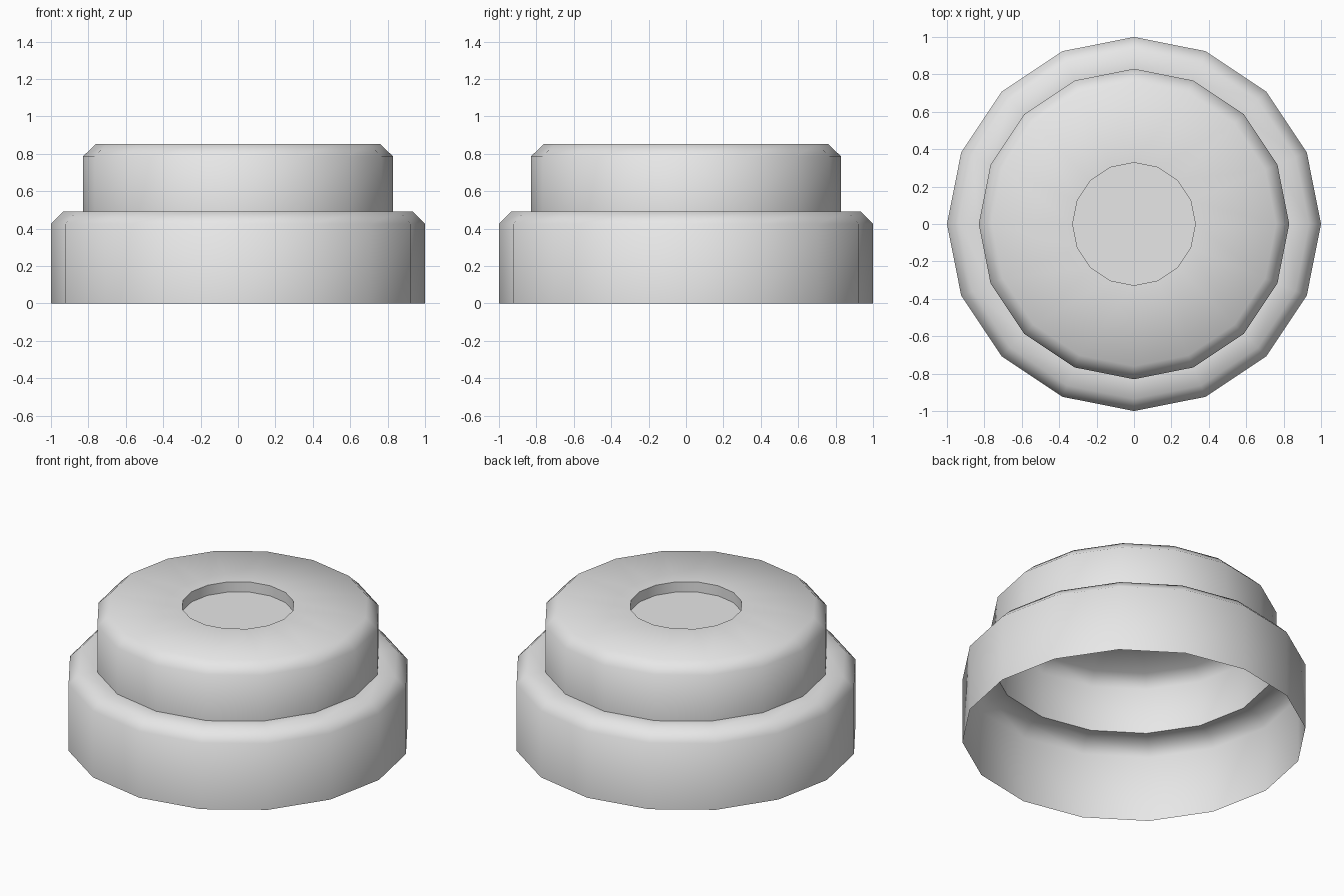
import bpy
import bmesh
from math import cos, sin, tau, radians

SIDES = 16

default = bpy.data.objects.get("Cube")
if default:
    bpy.data.objects.remove(default, do_unlink=True)

# Single plain grey
grey = bpy.data.materials.new("light_grey")
grey.use_nodes = True
colour = (0.8, 0.8, 0.8, 1)
grey.diffuse_color = colour
grey.node_tree.nodes["Principled BSDF"].inputs["Base Color"].default_value = colour


def lathe(name, profile, close_end=False):
    """Turn a (radius, height) profile into an open faceted shell."""
    bm = bmesh.new()
    rings = []
    for r, z in profile:
        rings.append([bm.verts.new((r * cos(tau * i / SIDES), r * sin(tau * i / SIDES), z))
                      for i in range(SIDES)])
    for a, b in zip(rings, rings[1:]):
        for i in range(SIDES):
            j = (i + 1) % SIDES
            bm.faces.new((a[i], a[j], b[j], b[i]))
    if close_end:
        bm.faces.new(rings[-1])
    mesh = bpy.data.meshes.new(name)
    bm.to_mesh(mesh)
    bm.free()
    mesh.materials.append(grey)
    obj = bpy.data.objects.new(name, mesh)
    bpy.context.collection.objects.link(obj)
    bpy.ops.object.select_all(action='DESELECT')
    obj.select_set(True)
    bpy.context.view_layer.objects.active = obj
    bpy.ops.object.shade_smooth_by_angle(angle=radians(60))
    return obj


# Wide lower collar, open underneath, with a bevelled shoulder
lathe("lower_collar", [(1, 0), (1, 0.425), (0.935, 0.49), (0.83, 0.49)])

# Narrower cap with a bevelled rim and a shallow round recess
lathe("upper_cap", [(0.83, 0.49), (0.83, 0.785), (0.76, 0.852),
                    (0.328, 0.852), (0.328, 0.787)], close_end=True)
